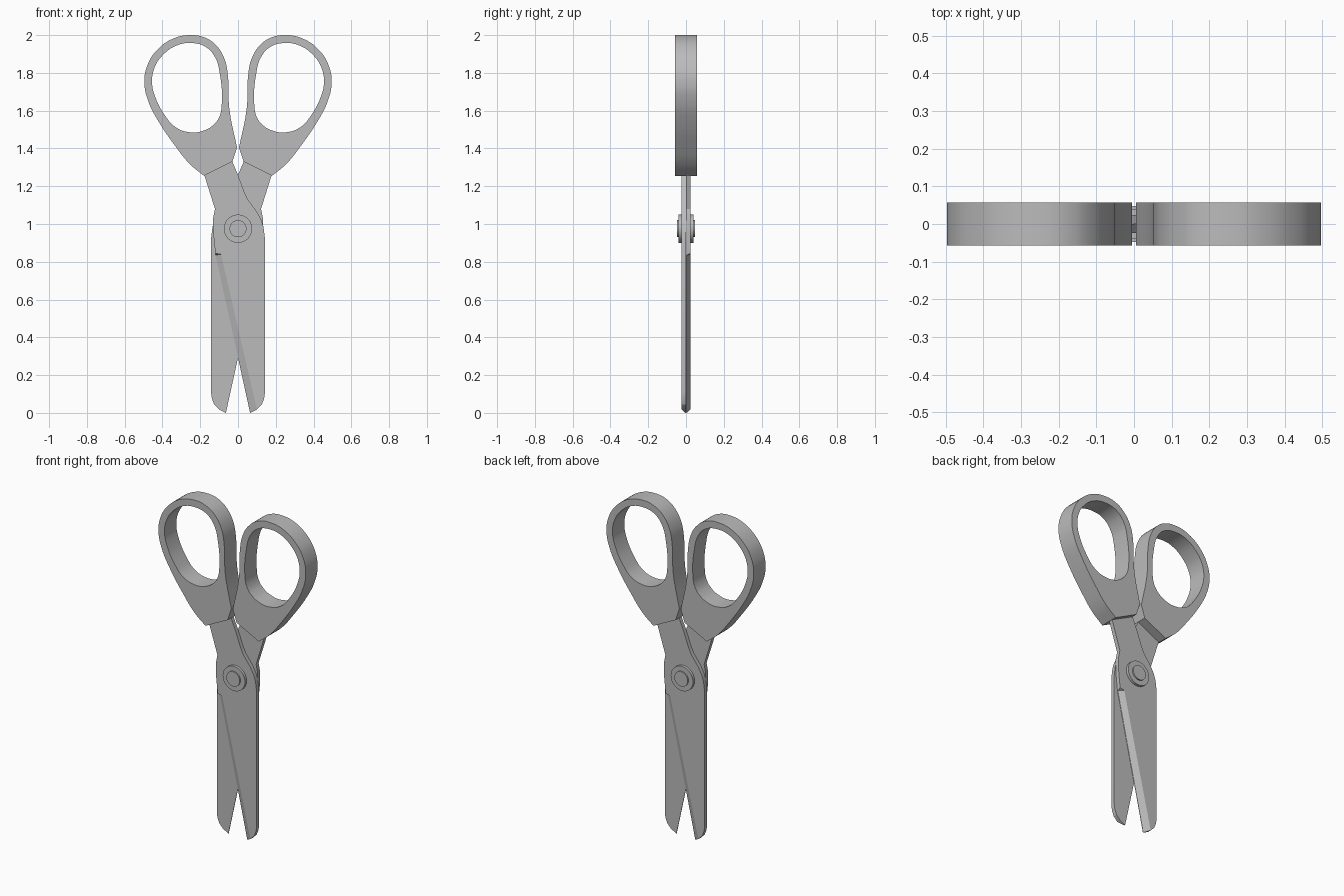
import bpy, bmesh, math

if "Cube" in bpy.data.objects:
    bpy.data.objects.remove(bpy.data.objects["Cube"])

steel = bpy.data.materials.new("plain grey")
steel.diffuse_color = (0.5, 0.5, 0.5, 1)
steel.use_nodes = True
steel.node_tree.nodes["Principled BSDF"].inputs["Base Color"].default_value = steel.diffuse_color

THICK = 0.024   # blade thickness
EDGE = 0.003    # thickness at the cutting edge


def add_object(name, mesh, turned=False):
    """Link a mesh, optionally turned half a turn about z."""
    ob = bpy.data.objects.new(name, mesh)
    bpy.context.collection.objects.link(ob)
    if turned:
        ob.rotation_euler.z = math.pi
    return ob


def finish(bm, name):
    bmesh.ops.remove_doubles(bm, verts=bm.verts, dist=1e-5)
    bmesh.ops.recalc_face_normals(bm, faces=bm.faces)
    mesh = bpy.data.meshes.new(name)
    bm.to_mesh(mesh)
    bm.free()
    mesh.materials.clear()
    mesh.materials.append(steel)
    return mesh


def smooth(ob, angle=30):
    bpy.ops.object.select_all(action='DESELECT')
    ob.select_set(True)
    bpy.context.view_layer.objects.active = ob
    bpy.ops.object.shade_smooth_by_angle(angle=math.radians(angle))


# Blade: outline with a ground bevel along the cutting edge
shank = [(-0.165, 1.30), (-0.177, 1.255), (-0.122, 1.08), (-0.132, 1.03),
         (-0.13, 0.94), (-0.12, 0.845)]
cutting = [(-0.119, 0.835), (0.064, 0.0)]
spine = [(0.10, 0.018), (0.126, 0.045), (0.138, 0.075), (0.143, 0.11),
         (0.143, 0.92), (0.135, 0.985), (0.122, 1.025), (0.10, 1.065),
         (0.052, 1.13), (0.035, 1.165), (0.0, 1.26), (-0.03, 1.33), (-0.06, 1.36)]
outline = shank + cutting + spine
bm = bmesh.new()
back = [bm.verts.new((x, 0, z)) for x, z in outline]
front = [bm.verts.new((x, -EDGE if p in cutting else -THICK, z))
         for p in outline for x, z in [p]]
ridge = bm.verts.new((-0.09, -THICK, 0.84))
n, s = len(outline), len(shank)
for i in range(n):
    j = (i + 1) % n
    bm.faces.new((back[i], back[j], front[j], front[i]))
bm.faces.new(back)
bm.faces.new(front[:s] + [ridge] + front[s + 2:])
bm.faces.new((front[s - 1], front[s], ridge))
bm.faces.new((front[s], front[s + 1], front[s + 2], ridge))
blade = finish(bm, "blade")
smooth(add_object("front_blade", blade), 20)
add_object("back_blade", blade, True)

# Handle: filled 2D curve with a finger hole, extruded
CORNERS = [(-0.18, 1.255), (-0.03, 1.33), (-0.005, 1.405)]
grip = CORNERS + [(-0.046, 1.61), (-0.055, 1.80), (-0.072, 1.875), (-0.115, 1.945),
                  (-0.175, 1.987), (-0.25, 2.0), (-0.34, 1.983), (-0.43, 1.92),
                  (-0.48, 1.84), (-0.496, 1.75), (-0.475, 1.65), (-0.425, 1.55),
                  (-0.33, 1.41), (-0.255, 1.317)]
hole = [(-0.087, 1.62), (-0.097, 1.80), (-0.12, 1.88), (-0.17, 1.937), (-0.25, 1.958),
        (-0.33, 1.943), (-0.40, 1.892), (-0.441, 1.83), (-0.455, 1.75), (-0.437, 1.67),
        (-0.39, 1.58), (-0.33, 1.512), (-0.25, 1.485), (-0.18, 1.495),
        (-0.13, 1.525), (-0.10, 1.565)]
curve = bpy.data.curves.new("grip_profile", 'CURVE')
curve.dimensions = '2D'
curve.fill_mode = 'BOTH'
curve.extrude = 0.057
curve.resolution_u = 5
for pts in (grip, hole):
    sp = curve.splines.new('BEZIER')
    sp.bezier_points.add(len(pts) - 1)
    sp.use_cyclic_u = True
    for bp, (x, z) in zip(sp.bezier_points, pts):
        bp.co = (x, z, 0)
        kind = 'VECTOR' if (x, z) in CORNERS else 'AUTO'
        bp.handle_left_type = bp.handle_right_type = kind
profile = bpy.data.objects.new("grip_profile", curve)
bpy.context.collection.objects.link(profile)
bpy.context.view_layer.update()
flat = bpy.data.meshes.new_from_object(
    profile.evaluated_get(bpy.context.evaluated_depsgraph_get()))
bpy.data.objects.remove(profile)
bm = bmesh.new()
bm.from_mesh(flat)
for v in bm.verts:  # stand the profile upright
    v.co = (v.co.x, -v.co.z, v.co.y)
handle = finish(bm, "handle")
smooth(add_object("left_handle", handle))
add_object("right_handle", handle, True)

# Pivot rivet: wide washer with a smaller raised head, on both sides
for name, radius, depth in (("pivot_washer", 0.075, 0.08), ("pivot_head", 0.045, 0.096)):
    bpy.ops.mesh.primitive_cylinder_add(vertices=32, radius=radius, depth=depth,
                                        location=(0, 0, 0.975),
                                        rotation=(math.pi / 2, 0, 0))
    ob = bpy.context.object
    ob.name = name
    ob.data.materials.append(steel)
    smooth(ob)
